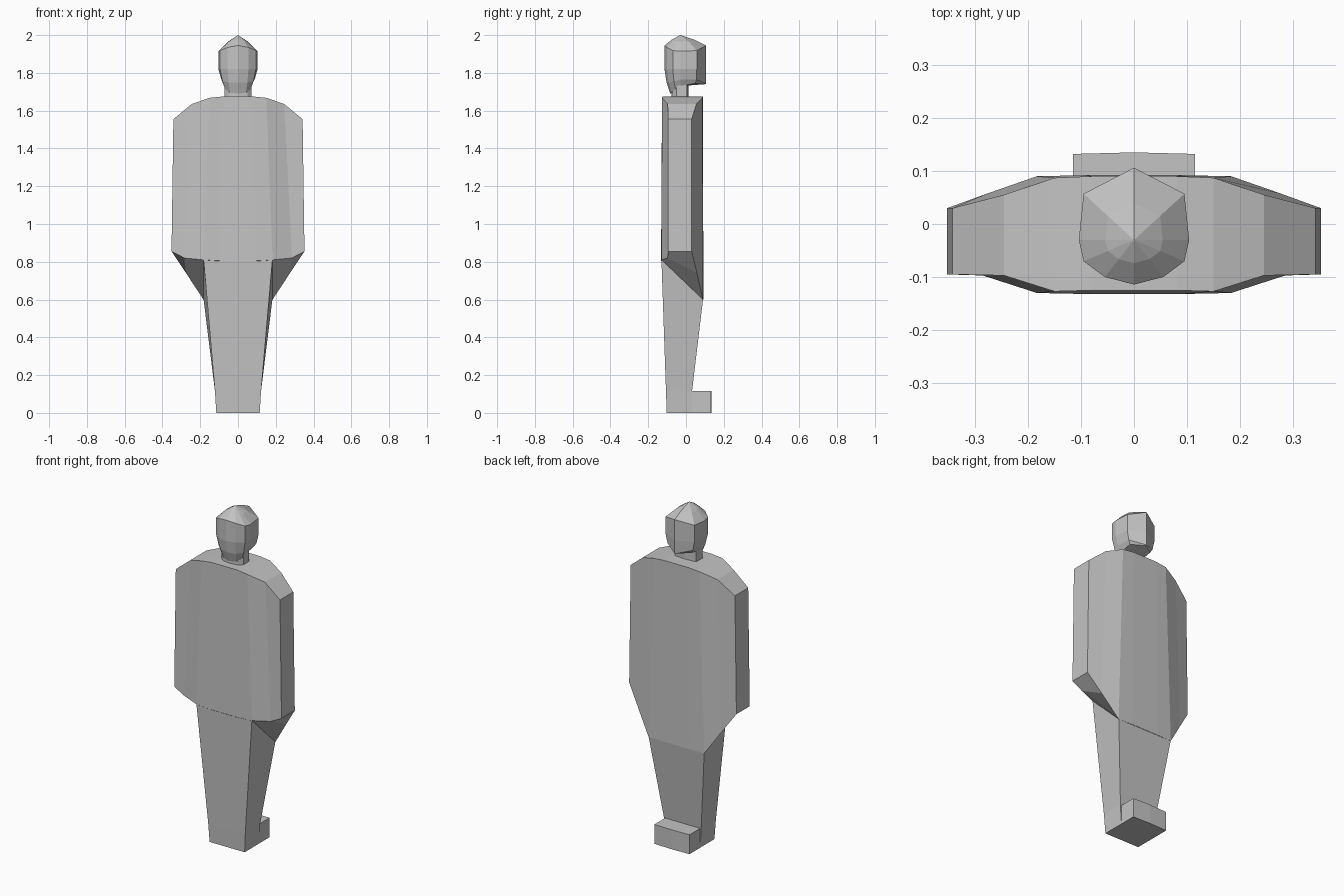
import bpy, bmesh

if "Cube" in bpy.data.objects:
    bpy.data.objects.remove(bpy.data.objects["Cube"])

grey = bpy.data.materials.new("plain grey")
grey.diffuse_color = (0.55, 0.55, 0.55, 1)
grey.use_nodes = True
grey.node_tree.nodes["Principled BSDF"].inputs["Base Color"].default_value = grey.diffuse_color


def loft(name, rings, cap_start=True, cap_end=True, tip=None):
    """Skin a series of equal-length rings, optionally closing to a tip."""
    bm = bmesh.new()
    vs = [[bm.verts.new(p) for p in ring] for ring in rings]
    n = len(rings[0])
    for a, b in zip(vs, vs[1:]):
        for i in range(n):
            j = (i + 1) % n
            bm.faces.new((a[i], a[j], b[j], b[i]))
    if cap_start:
        bm.faces.new(vs[0][::-1])
    if tip:
        t = bm.verts.new(tip)
        for i in range(n):
            bm.faces.new((vs[-1][i], vs[-1][(i + 1) % n], t))
    elif cap_end:
        bm.faces.new(vs[-1])
    bmesh.ops.recalc_face_normals(bm, faces=bm.faces)
    mesh = bpy.data.meshes.new(name)
    bm.to_mesh(mesh)
    bm.free()
    mesh.materials.append(grey)
    ob = bpy.data.objects.new(name, mesh)
    bpy.context.collection.objects.link(ob)
    return ob


def rect(x, y0, y1, z0, z1=None):
    """Four-sided ring; z0 at the -y edge, z1 at the +y edge."""
    z1 = z0 if z1 is None else z1
    return [(-x, y0, z0), (x, y0, z0), (x, y1, z1), (-x, y1, z1)]


def mirrored(half):
    """Full ring from right-half points running +y to -y."""
    return half + [(-x, y, z) for x, y, z in half[-2:0:-1]]


# Cloaked torso: cross-sections from the centre outwards
# each: top back, top front, bottom front, bottom back
half = [
    [(0.08, -0.125, 1.675), (0.08, 0.09, 1.675), (0.09, 0.092, 0.6), (0.09, -0.132, 0.805)],
    [(0.15, -0.127, 1.668), (0.15, 0.087, 1.668), (0.183, 0.09, 0.6), (0.183, -0.13, 0.81)],
    [(0.245, -0.097, 1.635), (0.245, 0.055, 1.635), (0.275, 0.058, 0.74), (0.285, -0.097, 0.82)],
    [(0.342, -0.095, 1.555), (0.342, 0.03, 1.555), (0.352, 0.03, 0.855), (0.352, -0.095, 0.855)],
]
left = [[(-x, y, z) for x, y, z in ring] for ring in half[::-1]]
loft("torso", left + half)

# Joined legs tapering to the ankle, with a slanted top under the torso
loft("legs", [rect(0.115, -0.102, 0.03, 0.0),
              rect(0.122, -0.106, 0.032, 0.115),
              rect(0.182, -0.13, 0.09, 0.81, 0.6)], cap_start=False, cap_end=False)

# Feet block pointing to +y
feet = [(0, 0.135), (0.115, 0.132), (0.115, -0.102), (0, -0.102)]
loft("feet", [mirrored([(x, y, z) for x, y in feet]) for z in (0, 0.115)])

# Neck
loft("neck", [mirrored([(0, 0.012, z), (0.07, 0.005, z), (0.072, -0.05, z),
                        (0.05, -0.07, z), (0, -0.078, z)]) for z in (1.66, 1.78)])

# Head: faceted rings from jaw to brow, closing at a pointed crown
plan = [(0, 0.106), (0.095, 0.057), (0.104, -0.03), (0.095, -0.07), (0.055, -0.1), (0, -0.114)]
rim_z = [1.945, 1.918, 1.915, 1.918, 1.935, 1.945]
nape = [(0, 0.1, 1.74), (0.07, 0.05, 1.745), (0.07, -0.03, 1.73),
        (0.066, -0.055, 1.71), (0.042, -0.076, 1.695), (0, -0.083, 1.69)]
jaw = [(0, 0.106, 1.742), (0.083, 0.055, 1.765), (0.088, -0.03, 1.765),
       (0.082, -0.064, 1.755), (0.05, -0.092, 1.75), (0, -0.103, 1.75)]
cheek = [(x, y, 1.82) for x, y in plan]
brow = [(x, y, z) for (x, y), z in zip(plan, rim_z)]
crown = [(x * 0.52, -0.03 + (y + 0.03) * 0.52, 2.0 - (2.0 - z) * 0.42)
         for x, y, z in brow]
loft("head", [mirrored(r) for r in (nape, jaw, cheek, brow, crown)], tip=(0, -0.03, 2.0))
